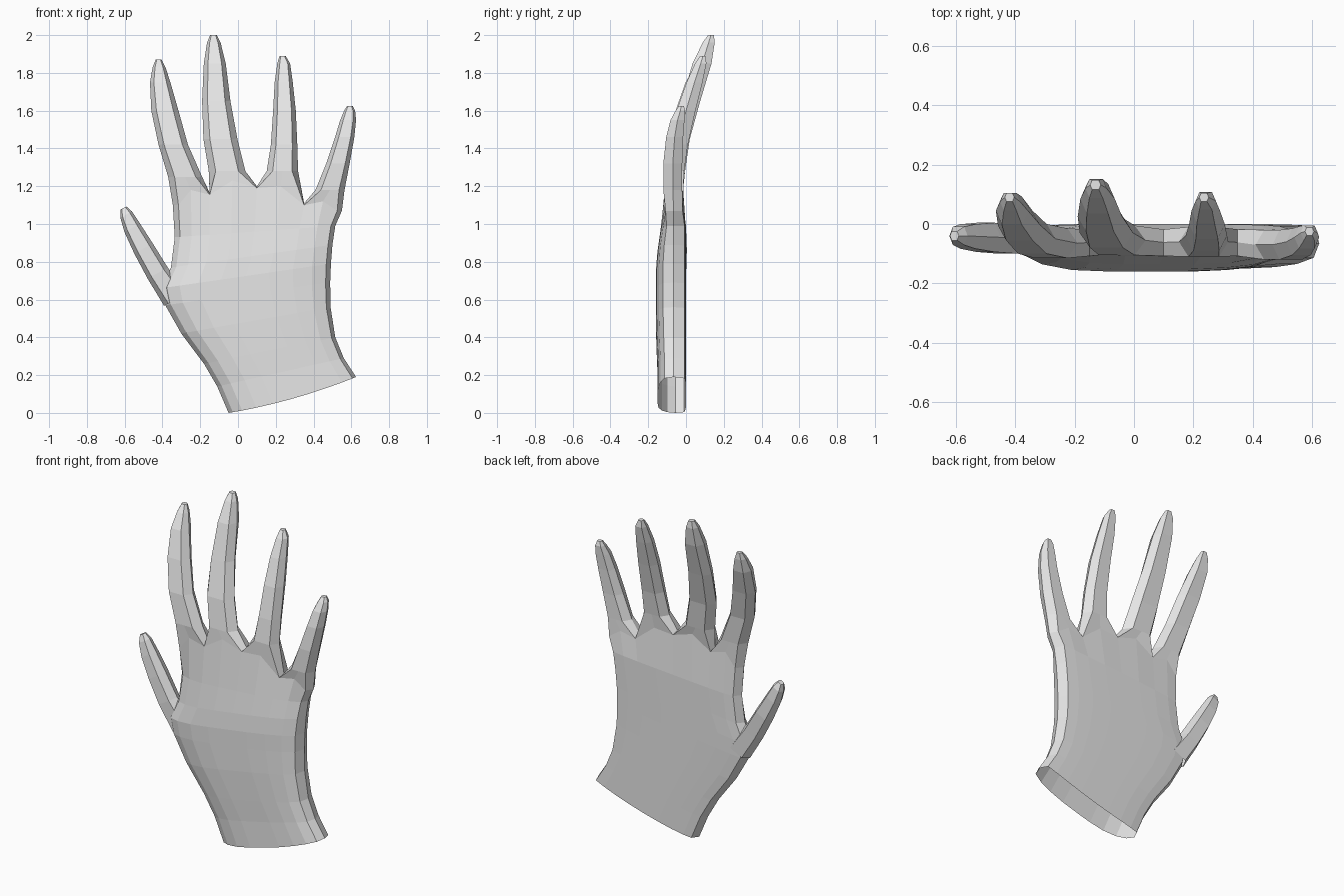
import bpy, bmesh
from mathutils import Vector

if "Cube" in bpy.data.objects:
    bpy.data.objects.remove(bpy.data.objects["Cube"])

grey = bpy.data.materials.new("light_grey")
grey.diffuse_color = (0.8, 0.8, 0.8, 1)
grey.use_nodes = True
grey.node_tree.nodes["Principled BSDF"].inputs["Base Color"].default_value = grey.diffuse_color

X, Y = Vector((1, 0, 0)), Vector((0, 1, 0))
OCTAGON = [(-.62, -1), (0, -1), (.62, -1), (1, 0), (.62, 1), (0, 1), (-.62, 1), (-1, 0)]


def ring(bm, centre, u, half_width, half_depth):
    """Eight-sided section of a finger."""
    return [bm.verts.new(Vector(centre) + u * (a * half_width) + Y * (b * half_depth))
            for a, b in OCTAGON]


def bridge(bm, r0, r1):
    n = len(r0)
    for i in range(n):
        j = (i + 1) % n
        bm.faces.new((r0[i], r0[j], r1[j], r1[i]))


def grow(bm, base, sections, u):
    """Loft a finger from a base ring; sections are x, y, z, half width."""
    for x, y, z, w in sections:
        new = ring(bm, (x, y, z), u, w, min(.05, .88 * w))
        bridge(bm, base, new)
        base = new
    bm.faces.new(base)


def finish(bm, name):
    bmesh.ops.recalc_face_normals(bm, faces=bm.faces)
    mesh = bpy.data.meshes.new(name)
    bm.to_mesh(mesh)
    bm.free()
    mesh.materials.append(grey)
    obj = bpy.data.objects.new(name, mesh)
    bpy.context.collection.objects.link(obj)


# Palm rows: left x, left z, right x, right z, depth
ROWS = [(-.05, .0, .625, .19, .150), (-.11, .14, .56, .29, .150),
        (-.18, .26, .515, .40, .155), (-.30, .42, .49, .56, .160),
        (-.385, .57, .488, .69, .160), (-.405, .66, .492, .79, .160),
        (-.355, .77, .50, .89, .152), (-.335, .93, .515, .99, .135)]
BULGE = [.65, .85, .97, 1, 1, 1, .97, .9, .76]
# Knuckle line, where odd points are finger middles and even ones are webs
KNUCKLES = [(-.315, 1.10), (-.25, 1.18), (-.15, 1.155), (-.03, 1.23), (.10, 1.19),
            (.225, 1.20), (.35, 1.10), (.45, 1.12), (.525, 1.07)]

bm = bmesh.new()
prev = None
for xl, zl, xr, zr, depth in ROWS:
    pts = []
    for (kx, _), f in zip(KNUCKLES, BULGE):
        t = (kx + .345) / .895
        sag = -.02 * 4 * t * (1 - t) if zl == 0 else 0
        pts.append((xl + (xr - xl) * t, zl + (zr - zl) * t + sag, f))
    front = [bm.verts.new((x, -depth * f, z)) for x, z, f in pts]
    back = [bm.verts.new((x, -.03 * (1 - f), z)) for x, z, f in pts]
    left = bm.verts.new((xl, -.055, zl))
    right = bm.verts.new((xr, -.065, zr))
    row = front + [right] + back[::-1] + [left]
    if prev:
        bridge(bm, prev, row)
    prev = row

# Knuckle row closing the top of the palm
front = [bm.verts.new((x, -.108, z)) for x, z in KNUCKLES]
back = [bm.verts.new((x, -.018, z)) for x, z in KNUCKLES]
left = bm.verts.new((-.345, -.06, 1.10))
right = bm.verts.new((.55, -.065, 1.07))
bridge(bm, prev, front + [right] + back[::-1] + [left])
webs = [bm.verts.new((KNUCKLES[i][0], -.062, KNUCKLES[i][1] + .01)) for i in (2, 4, 6)]
mids = [left] + webs + [right]

# Index, middle, ring and little fingers
FINGERS = [
    [(-.28, -.065, 1.25, .090), (-.343, -.05, 1.42, .078), (-.387, -.005, 1.60, .072),
     (-.412, .045, 1.75, .054), (-.418, .075, 1.83, .034), (-.42, .09, 1.87, .016)],
    [(-.058, -.055, 1.28, .097), (-.093, -.03, 1.45, .090), (-.115, .025, 1.65, .075),
     (-.123, .085, 1.85, .058), (-.128, .12, 1.96, .036), (-.13, .132, 2.0, .018)],
    [(.235, -.06, 1.28, .083), (.244, -.04, 1.42, .070), (.246, .0, 1.60, .060),
     (.242, .045, 1.75, .048), (.242, .078, 1.85, .034), (.236, .09, 1.89, .016)],
    [(.487, -.07, 1.18, .077), (.529, -.07, 1.32, .062), (.565, -.06, 1.46, .051),
     (.583, -.045, 1.55, .042), (.591, -.03, 1.60, .029), (.592, -.025, 1.625, .015)]]
for i, sections in enumerate(FINGERS):
    c = 2 * i
    base = front[c:c + 3] + [mids[i + 1]] + back[c:c + 3][::-1] + [mids[i]]
    grow(bm, base, sections, X)
finish(bm, "palm_and_fingers")

# Thumb, rooted inside the side of the palm
bm = bmesh.new()
across = Vector((.88, 0, .47))
root = ring(bm, (-.33, -.05, .60), across, .07, .046)
grow(bm, root, [(-.425, -.05, .74, .061), (-.50, -.045, .87, .056), (-.56, -.042, .98, .047),
                (-.592, -.04, 1.05, .035), (-.606, -.04, 1.085, .017)], across)
finish(bm, "thumb")
